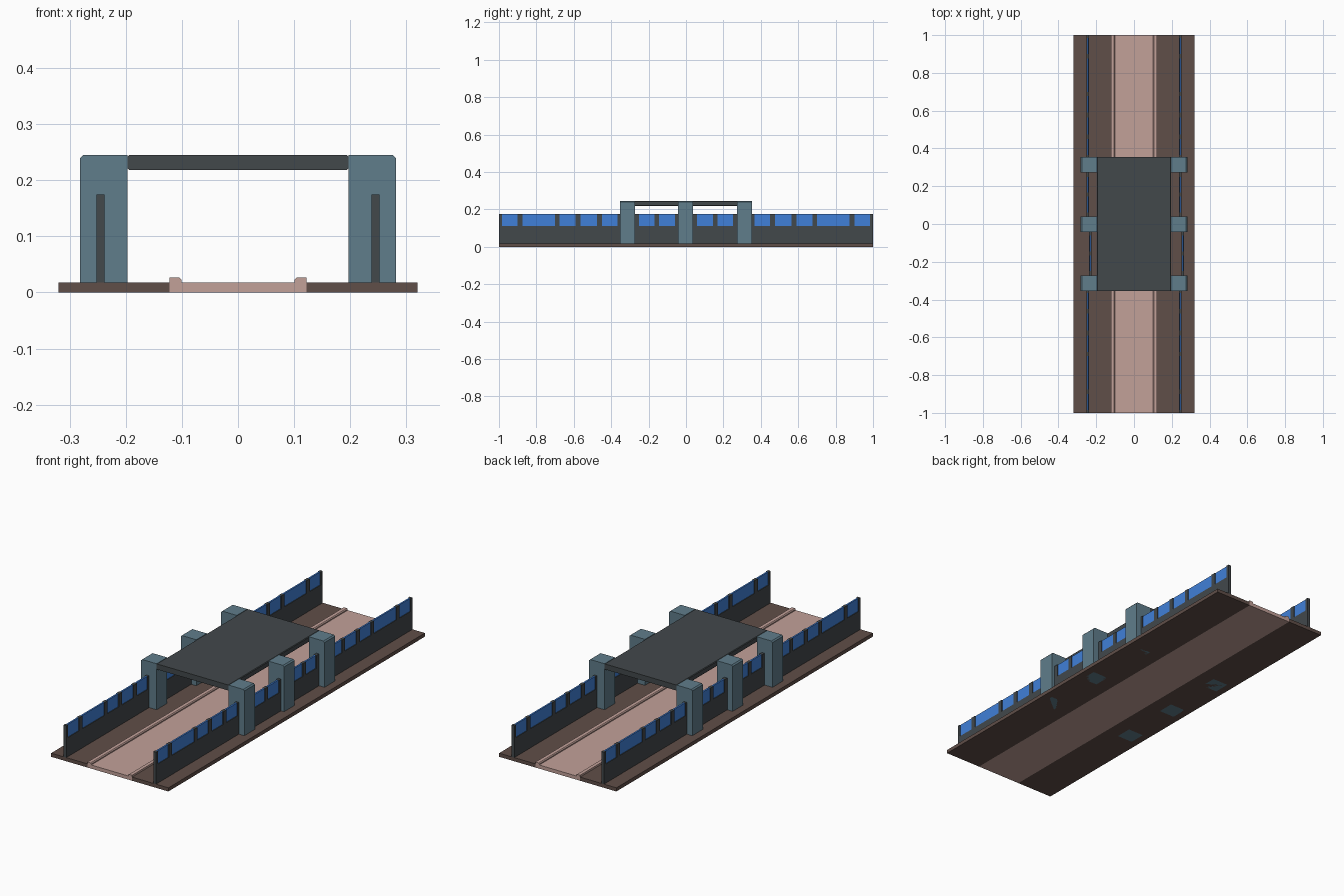
import bpy, bmesh

if "Cube" in bpy.data.objects:
    bpy.data.objects.remove(bpy.data.objects["Cube"])


def material(name, hex_rgb):
    lin = []
    for i in (0, 2, 4):
        c = int(hex_rgb[i:i + 2], 16) / 255
        lin.append(c / 12.92 if c <= 0.04045 else ((c + 0.055) / 1.055) ** 2.4)
    m = bpy.data.materials.new(name)
    m.diffuse_color = (*lin, 1)
    m.use_nodes = True
    m.node_tree.nodes["Principled BSDF"].inputs["Base Color"].default_value = m.diffuse_color
    return m


BROWN = material("dark brown deck", "604E48")
PINK = material("pale pink roadway", "C2A199")
STEEL = material("blue grey pillar", "607D8B")
CHARCOAL = material("charcoal panel", "42484B")
BLUE = material("blue glass", "4080D8")


def extrude_y(name, profile, y0, y1, mat):
    """Solid with an (x, z) profile running from y0 to y1."""
    bm = bmesh.new()
    front = bm.faces.new([bm.verts.new((x, y0, z)) for x, z in profile])
    ext = bmesh.ops.extrude_face_region(bm, geom=[front])
    moved = [v for v in ext["geom"] if isinstance(v, bmesh.types.BMVert)]
    bmesh.ops.translate(bm, verts=moved, vec=(0, y1 - y0, 0))
    bmesh.ops.recalc_face_normals(bm, faces=bm.faces)
    mesh = bpy.data.meshes.new(name)
    bm.to_mesh(mesh)
    bm.free()
    mesh.materials.append(mat)
    obj = bpy.data.objects.new(name, mesh)
    bpy.context.collection.objects.link(obj)
    return obj


def box(name, x0, x1, y0, y1, z0, z1, mat):
    return extrude_y(name, [(x0, z0), (x1, z0), (x1, z1), (x0, z1)], y0, y1, mat)


DECK, SILL, RAIL, TOP = 0.018, 0.112, 0.175, 0.245

# Roadway with raised, chamfered curbs
half = [(0.122, 0), (0.122, 0.027), (0.105, 0.027), (0.101, 0.023), (0.101, DECK)]
extrude_y("roadway", half + [(-x, z) for x, z in reversed(half)], -1, 1, PINK)

# Canopy roof with softened long edges
rw, rb, b = 0.197, 0.218, 0.003
extrude_y("canopy_roof", [(-rw, rb + b), (-rw + b, rb), (rw - b, rb), (rw, rb + b),
                          (rw, TOP - b), (rw - b, TOP), (-rw + b, TOP), (-rw, TOP - b)],
          -0.354, 0.354, CHARCOAL)

# Window openings of one fence run: (start, end) along y
end_run = [(0.365, 0.45), (0.475, 0.565), (0.59, 0.677), (0.70, 0.875), (0.90, 0.985)]
runs = [
    (-1.0, -0.31, [(-e, -s) for s, e in reversed(end_run)], 0.0),
    (-0.31, 0.0, [(-0.25, -0.168), (-0.145, -0.06)], 0.013),
    (0.0, 0.31, [(0.06, 0.145), (0.168, 0.25)], 0.0),
    (0.31, 1.0, end_run, 0.0),
]

for side, s in (("left", -1), ("right", 1)):
    # Side deck
    x0, x1 = sorted((s * 0.122, s * 0.32))
    box(side + "_deck", x0, x1, -1, 1, 0, DECK, BROWN)

    # Pillars, chamfered on the outer top edge
    for i, y in enumerate((-0.3125, -0.0025, 0.3125)):
        prof = [(0.197, 0), (0.282, 0), (0.282, TOP - 0.006), (0.276, TOP), (0.197, TOP)]
        extrude_y(f"{side}_pillar_{i + 1}", [(s * x, z) for x, z in prof],
                  y - 0.041, y + 0.041, STEEL)

    # Fence: solid lower wall, posts and glass panes
    for r, (y0, y1, panes, shift) in enumerate(runs):
        c = s * 0.245 + shift
        tag = f"{side}_fence_{r + 1}"
        box(tag + "_wall", c - 0.0075, c + 0.0075, y0, y1, DECK, SILL, CHARCOAL)
        edge = y0
        for k, (p0, p1) in enumerate(panes + [(y1, y1)]):
            box(f"{tag}_post_{k + 1}", c - 0.0075, c + 0.0075, edge, p0, SILL, RAIL, CHARCOAL)
            if p1 > p0:
                box(f"{tag}_window_{k + 1}", c - 0.004, c + 0.004, p0, p1, SILL, RAIL, BLUE)
            edge = p1
